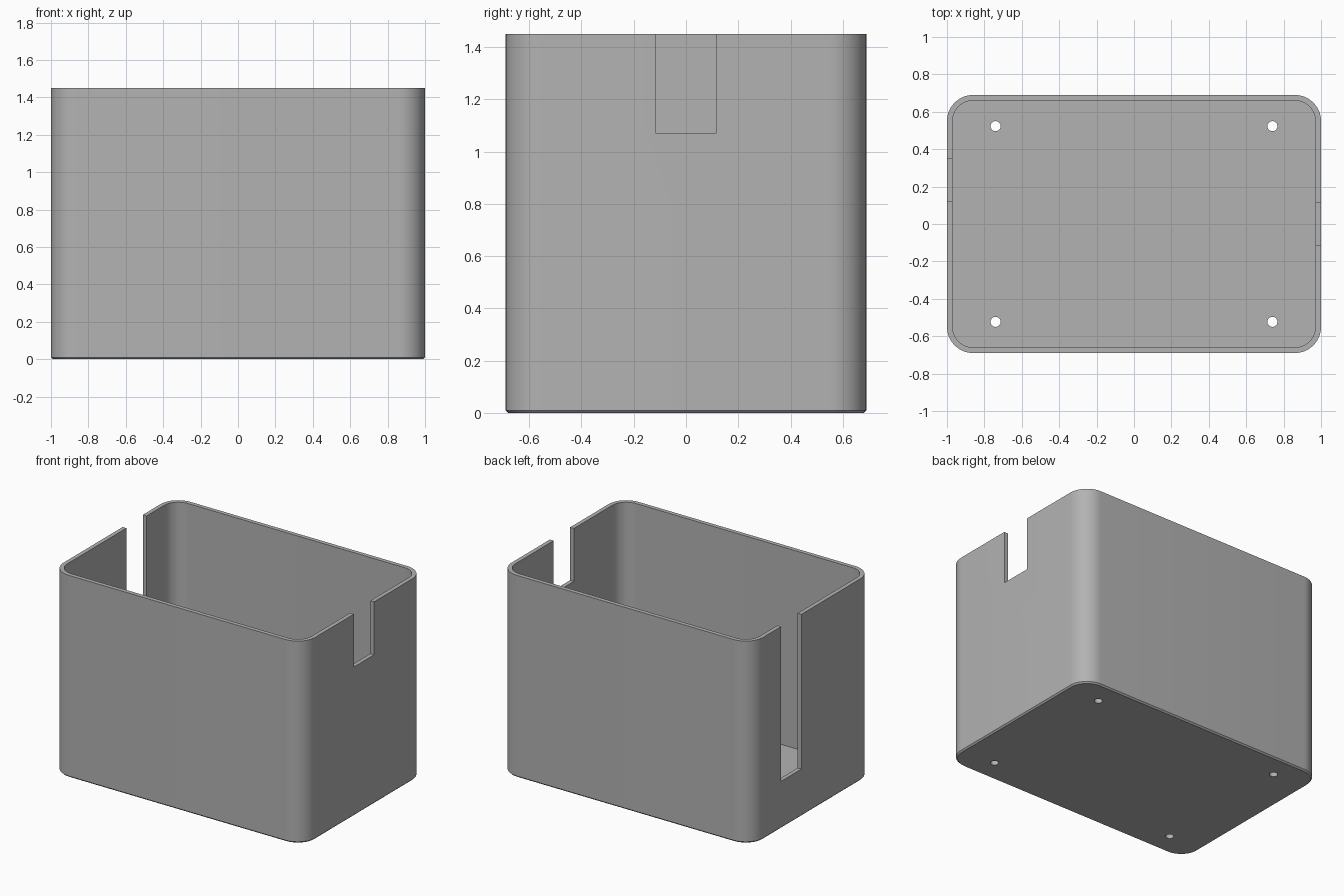
import bpy, bmesh
from math import sin, cos, pi, radians

cube = bpy.data.objects.get("Cube")
if cube:
    bpy.data.objects.remove(cube, do_unlink=True)

HALF_X, HALF_Y, HEIGHT = 1.0, 0.69, 1.45
WALL, FLOOR, RADIUS, CHAMFER = 0.03, 0.03, 0.14, 0.01

grey = bpy.data.materials.new("plain_grey")
grey.use_nodes = True
colour = (0.45, 0.45, 0.45, 1)
grey.diffuse_color = colour
grey.node_tree.nodes["Principled BSDF"].inputs["Base Color"].default_value = colour


def rounded_ring(bm, inset, z, steps=12):
    """Ring of vertices around a rounded rectangle inset from the outer wall."""
    r = RADIUS - inset
    cx, cy = HALF_X - RADIUS, HALF_Y - RADIUS
    ring = []
    for i, (sx, sy) in enumerate([(1, 1), (-1, 1), (-1, -1), (1, -1)]):
        for k in range(steps + 1):
            a = (i + k / steps) * pi / 2
            ring.append(bm.verts.new((sx * cx + r * cos(a), sy * cy + r * sin(a), z)))
    return ring


def cut(target, cutter):
    """Subtract a helper object from the target, then discard it."""
    cutter.hide_render = True
    mod = target.modifiers.new("cut", 'BOOLEAN')
    mod.operation, mod.solver, mod.object = 'DIFFERENCE', 'EXACT', cutter
    bpy.ops.object.select_all(action='DESELECT')
    bpy.context.view_layer.objects.active = target
    target.select_set(True)
    bpy.ops.object.modifier_apply(modifier=mod.name)
    bpy.data.objects.remove(cutter, do_unlink=True)


def cut_slot(target, x, y_min, y_max, z_min):
    """Notch open at the rim of an end wall."""
    top = HEIGHT + 0.1
    bpy.ops.mesh.primitive_cube_add(size=1, location=(x, (y_min + y_max) / 2, (z_min + top) / 2))
    cutter = bpy.context.object
    cutter.scale = (0.2, y_max - y_min, top - z_min)
    bpy.context.view_layer.update()
    cut(target, cutter)


# Open box: chamfered base, outer wall, rim, inner wall and floor
bm = bmesh.new()
rings = [rounded_ring(bm, inset, z) for inset, z in [
    (CHAMFER, 0), (0, CHAMFER), (0, HEIGHT), (WALL, HEIGHT), (WALL, FLOOR)]]
for low, high in zip(rings, rings[1:]):
    for i in range(len(low)):
        j = (i + 1) % len(low)
        bm.faces.new((low[i], low[j], high[j], high[i]))
bm.faces.new(rings[0][::-1])
bm.faces.new(rings[-1])
bmesh.ops.recalc_face_normals(bm, faces=bm.faces)
mesh = bpy.data.meshes.new("open_box")
bm.to_mesh(mesh)
bm.free()
mesh.materials.append(grey)
box = bpy.data.objects.new("open_box", mesh)
bpy.context.collection.objects.link(box)

# Short slot in the left end, deep slot in the right end
cut_slot(box, HALF_X, -0.115, 0.115, 1.07)
cut_slot(box, -HALF_X, 0.12, 0.35, 0.34)

# Four screw holes through the floor
for sx in (-1, 1):
    for sy in (-1, 1):
        bpy.ops.mesh.primitive_cylinder_add(vertices=32, radius=0.027, depth=0.2,
                                            location=(sx * 0.74, sy * 0.523, 0))
        cut(box, bpy.context.object)

# Smooth corners, sharp edges
bpy.ops.object.select_all(action='DESELECT')
box.select_set(True)
bpy.context.view_layer.objects.active = box
bpy.ops.object.shade_smooth_by_angle(angle=radians(30))
